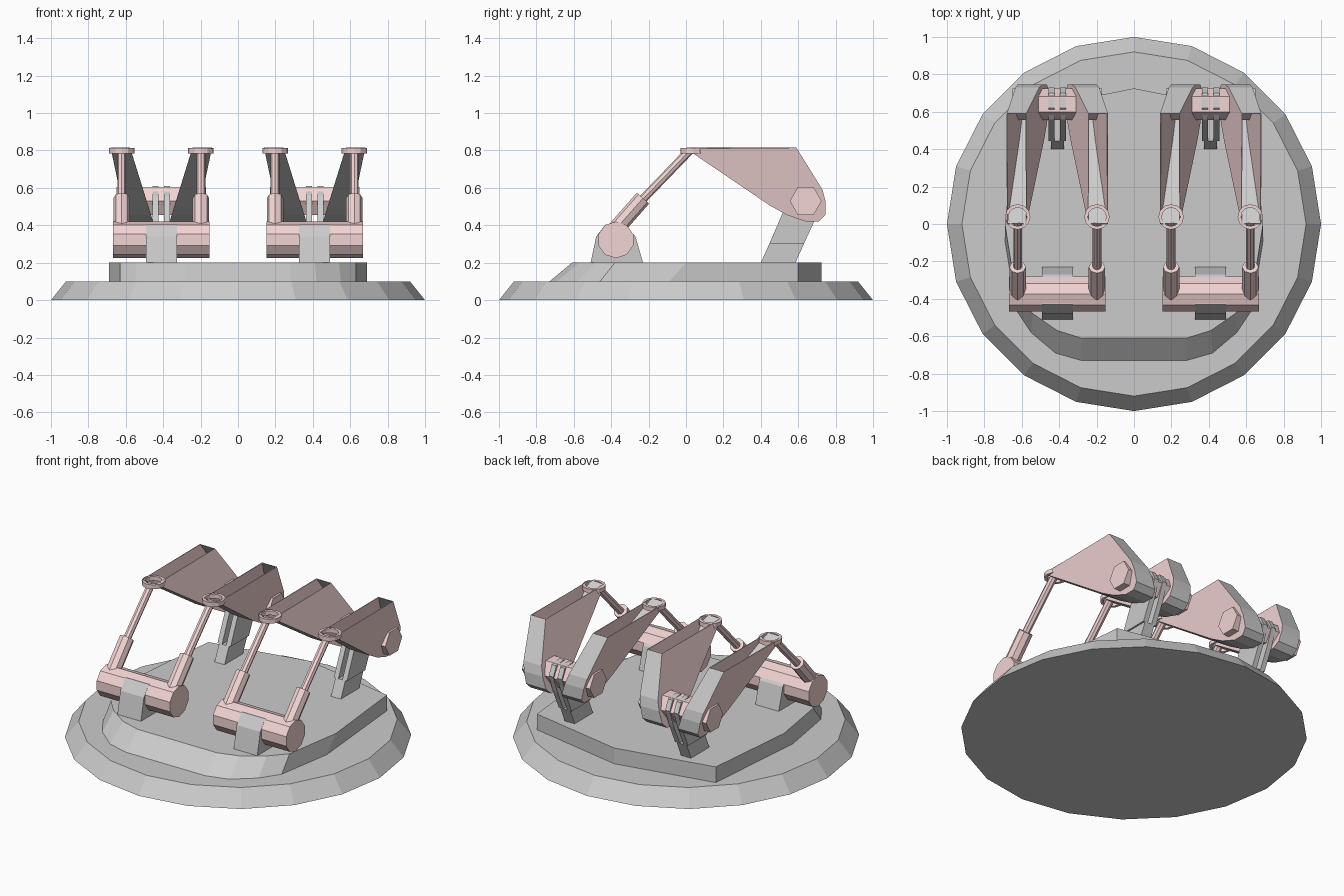
import bpy, bmesh, math
from mathutils import Vector

if "Cube" in bpy.data.objects:
    bpy.data.objects.remove(bpy.data.objects["Cube"])

pink = bpy.data.materials.new("pink_paint")
pink.diffuse_color = (0.9, 0.66, 0.66, 1)
pink.use_nodes = True
pink.node_tree.nodes["Principled BSDF"].inputs["Base Color"].default_value = pink.diffuse_color


def finish(name, bm, mat=None, wall=0):
    bmesh.ops.recalc_face_normals(bm, faces=bm.faces)
    me = bpy.data.meshes.new(name)
    bm.to_mesh(me)
    bm.free()
    ob = bpy.data.objects.new(name, me)
    bpy.context.collection.objects.link(ob)
    if mat:
        me.materials.append(mat)
    if wall:
        mod = ob.modifiers.new("wall", 'SOLIDIFY')
        mod.thickness = wall
        mod.offset = -1
    return ob


def loft(name, a, b, mat=None):
    """Solid between two matching outlines."""
    bm = bmesh.new()
    va, vb = [bm.verts.new(p) for p in a], [bm.verts.new(p) for p in b]
    n = len(a)
    bm.faces.new(va)
    bm.faces.new(vb)
    for i in range(n):
        bm.faces.new((va[i], va[(i + 1) % n], vb[(i + 1) % n], vb[i]))
    return finish(name, bm, mat)


def prism(name, prof, x0, x1, mat=None):
    """Side profile (y, z) extruded along x."""
    return loft(name, [(x0, y, z) for y, z in prof], [(x1, y, z) for y, z in prof], mat)


def ngon(cy, cz, r, n, turn=0):
    return [(cy + r * math.cos(turn + math.tau * i / n),
             cz + r * math.sin(turn + math.tau * i / n)) for i in range(n)]


def tube(name, p, q, r, mat=None, sides=8, wall=0):
    p, q = Vector(p), Vector(q)
    bm = bmesh.new()
    bmesh.ops.create_cone(bm, cap_ends=not wall, segments=sides, radius1=r, radius2=r,
                          depth=(q - p).length)
    rot = (q - p).to_track_quat('Z', 'Y').to_matrix().to_4x4()
    rot.translation = (p + q) / 2
    bm.transform(rot)
    return finish(name, bm, mat, wall)


def shell(name, cx, s):
    """Open-topped tapered guard: pink side plates, grey rim."""
    prof = [(0.0, .81), (.45, .505), (.54, .455), (.64, .42), (.71, .42),
            (.745, .455), (.745, .53), (.73, .59), (.59, .815)]
    bm = bmesh.new()
    out = [bm.verts.new((cx + s * (.27 - .21 * (.81 - z)), y, z)) for y, z in prof]
    inn = [bm.verts.new((cx + s * (.165 - .31 * (.81 - z)), y, z)) for y, z in prof]
    for loop in (out, inn):
        bm.faces.new(loop).material_index = 1
    for i in range(len(prof) - 1):
        bm.faces.new((out[i], out[i + 1], inn[i + 1], inn[i]))
    ob = finish(name, bm, wall=.006)
    ob.data.materials.append(None)
    ob.data.materials.append(pink)


# round base disc
bpy.ops.mesh.primitive_cone_add(vertices=20, radius1=1, radius2=.92, depth=.1,
                                location=(0, 0, .05))
bpy.context.object.name = "base_disc"

# raised platform with a sloped front
low = [(.28, -.73), (.42, -.69), (.55, -.58), (.63, -.46), (.69, -.09), (.63, .6)]
top = [(.28, -.61), (.41, -.57), (.54, -.48), (.63, -.38), (.69, 0), (.63, .6)]


def outline(half, z):
    return ([(x, y, z) for x, y in half] + [(0, .725, z)]
            + [(-x, y, z) for x, y in reversed(half)])


loft("platform", outline(low, .1), outline(top, .2))

bracket = [(-.51, .2), (-.48, .34), (-.43, .405), (-.33, .405), (-.27, .34), (-.23, .2)]
foot = [(.4, .2), (.585, .2), (.63, .3), (.445, .3)]
fork = [(.445, .3), (.63, .3), (.69, .43), (.73, .54), (.7, .6), (.62, .61), (.56, .56),
        (.51, .45)]

for side, cx in (("left", -.41), ("right", .41)):
    # front pivot
    prism(side + "_front_bracket", bracket, cx - .083, cx + .083)
    prism(side + "_front_axle", ngon(-.375, .322, .098, 10, math.pi / 10),
          cx - .258, cx + .258, pink)
    # rear post with forked head
    prism(side + "_rear_post", foot, cx - .035, cx + .035)
    for s in (-1, 1):
        prism(side + "_fork_plate", fork, cx + s * .014, cx + s * .046)
    # rear hinge pin
    prism(side + "_rear_pin", ngon(.64, .53, .085, 6), cx - .24, cx + .24, pink)
    for s in (-1, 1):
        x = cx + s * .212
        # telescopic arm
        tube(side + "_arm_sleeve", (x, -.375, .38), (x, -.23, .545), .044, pink)
        tube(side + "_arm_rod", (x, -.25, .52), (x, .02, .8), .023, pink)
        # eye at the tip of the guard
        tube(side + "_tip_ring", (x, .038, .785), (x, .038, .812), .05, pink, 12, .018)
        shell(side + "_guard", cx, s)
